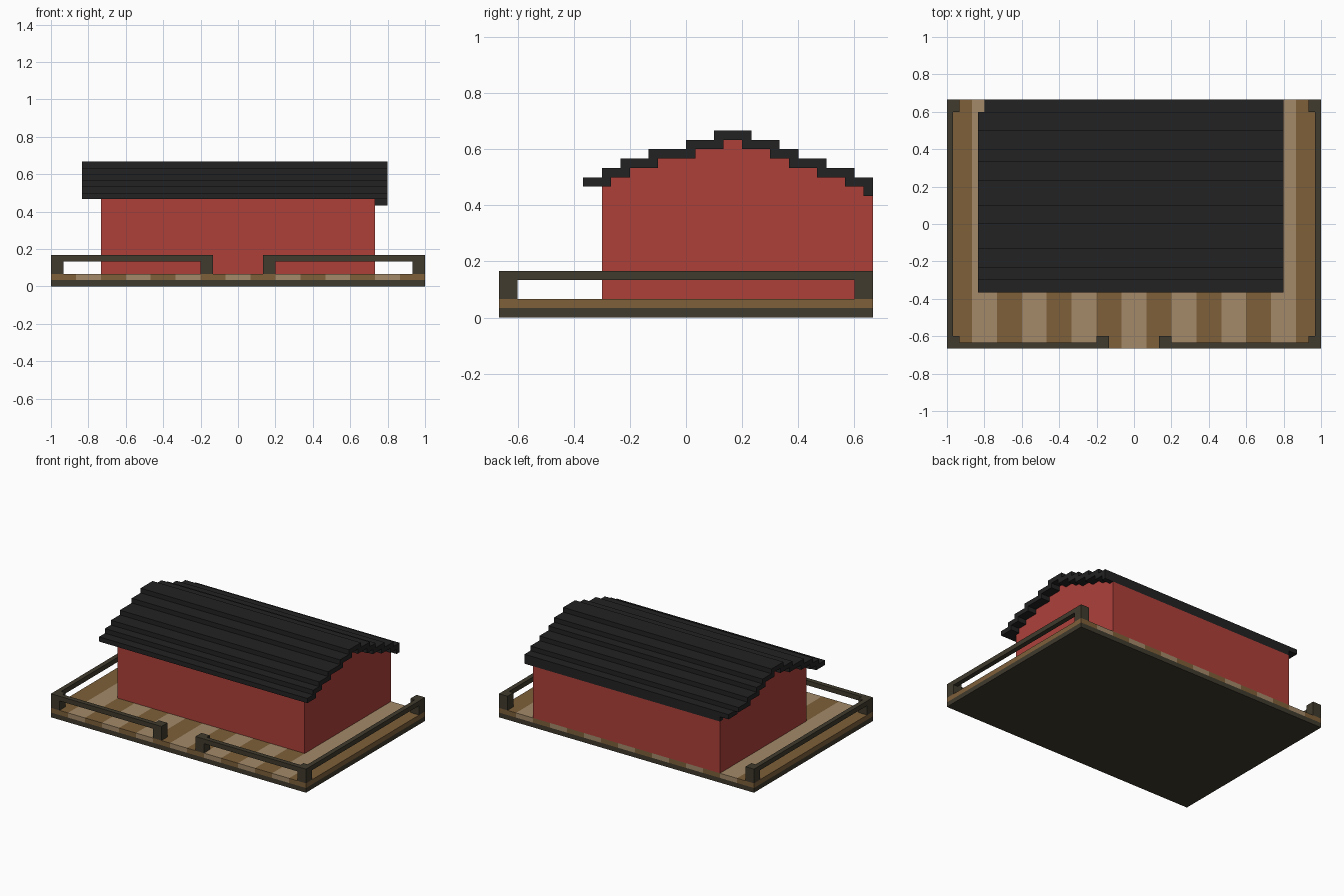
import bpy
import bmesh

if "Cube" in bpy.data.objects:
    bpy.data.objects.remove(bpy.data.objects["Cube"])

U = 1 / 30  # one block


def material(name, rgb):
    m = bpy.data.materials.new(name)
    m.use_nodes = True
    m.diffuse_color = (*rgb, 1)
    bsdf = next(n for n in m.node_tree.nodes if n.type == 'BSDF_PRINCIPLED')
    bsdf.inputs["Base Color"].default_value = (*rgb, 1)
    bsdf.inputs["Roughness"].default_value = 0.9
    return m


DARK = material("dark wood", (0.051, 0.043, 0.027))
BROWN = material("brown plank", (0.209, 0.117, 0.042))
TAN = material("tan plank", (0.366, 0.250, 0.141))
RED = material("red wall", (0.423, 0.051, 0.042))
BLACK = material("black roof", (0.016, 0.016, 0.016))


def prism(name, profile, x0, x1, mat):
    """Extrude a (y, z) profile along x; all sizes in blocks."""
    bm = bmesh.new()
    face = bm.faces.new([bm.verts.new((x0 * U, y * U, z * U)) for y, z in profile])
    new = bmesh.ops.extrude_face_region(bm, geom=[face])["geom"]
    verts = [v for v in new if isinstance(v, bmesh.types.BMVert)]
    bmesh.ops.translate(bm, verts=verts, vec=((x1 - x0) * U, 0, 0))
    bmesh.ops.recalc_face_normals(bm, faces=bm.faces)
    mesh = bpy.data.meshes.new(name)
    bm.to_mesh(mesh)
    bm.free()
    mesh.materials.append(mat)
    obj = bpy.data.objects.new(name, mesh)
    bpy.context.collection.objects.link(obj)
    return obj


def box(name, x, y, z, mat):
    (y0, y1), (z0, z1) = y, z
    return prism(name, [(y0, z0), (y1, z0), (y1, z1), (y0, z1)], *x, mat)


# Base and striped deck
box("base", (-30, 30), (-20, 20), (0, 1), DARK)
for i in range(15):
    x = -30 + 4 * i
    box(f"deck_plank_{i + 1}", (x, x + 4), (-20, 20), (1, 2), TAN if i % 2 else BROWN)

# Fence: side rails, two front rails with a gap, and posts
for side, s in (("left", 1), ("right", -1)):
    def span(a, b):
        return tuple(sorted((s * a, s * b)))
    box(f"{side}_front_corner_post", span(28, 30), (-20, -18), (2, 5), DARK)
    box(f"{side}_back_corner_post", span(28, 30), (18, 20), (2, 5), DARK)
    box(f"{side}_gate_post", span(4, 6), (-20, -18), (2, 5), DARK)
    box(f"{side}_side_rail", span(29, 30), (-18, 18), (4, 5), DARK)
    box(f"{side}_front_rail", span(6, 28), (-20, -19), (4, 5), DARK)

# Roof courses from front eave to back eave: y start, y end, bottom z
courses = [(-11, -8, 14), (-9, -6, 15), (-7, -3, 16), (-4, 1, 17), (0, 4, 18),
           (3, 7, 19), (6, 10, 18), (9, 12, 17), (11, 15, 16), (14, 18, 15)]
for i, (y0, y1, z) in enumerate(courses):
    box(f"roof_course_{i + 1}", (-25, 24), (y0, y1), (z, z + 1), BLACK)
box("back_eave", (-24, 24), (17, 20), (14, 15), BLACK)
box("back_eave_lip", (-22, 24), (19, 20), (13, 14), BLACK)

# House body with stepped gables that fill the underside of the roof
steps = [(-9, 14), (-8, 15), (-6, 16), (-3, 17), (1, 18), (4, 19),
         (6, 18), (9, 17), (11, 16), (14, 15), (17, 14), (19, 13)]
profile = [(-9, 2)]
for i, (y, z) in enumerate(steps):
    y_end = steps[i + 1][0] if i + 1 < len(steps) else 20
    profile += [(y, z), (y_end, z)]
profile.append((20, 2))
prism("house_walls", profile, -22, 22, RED)
